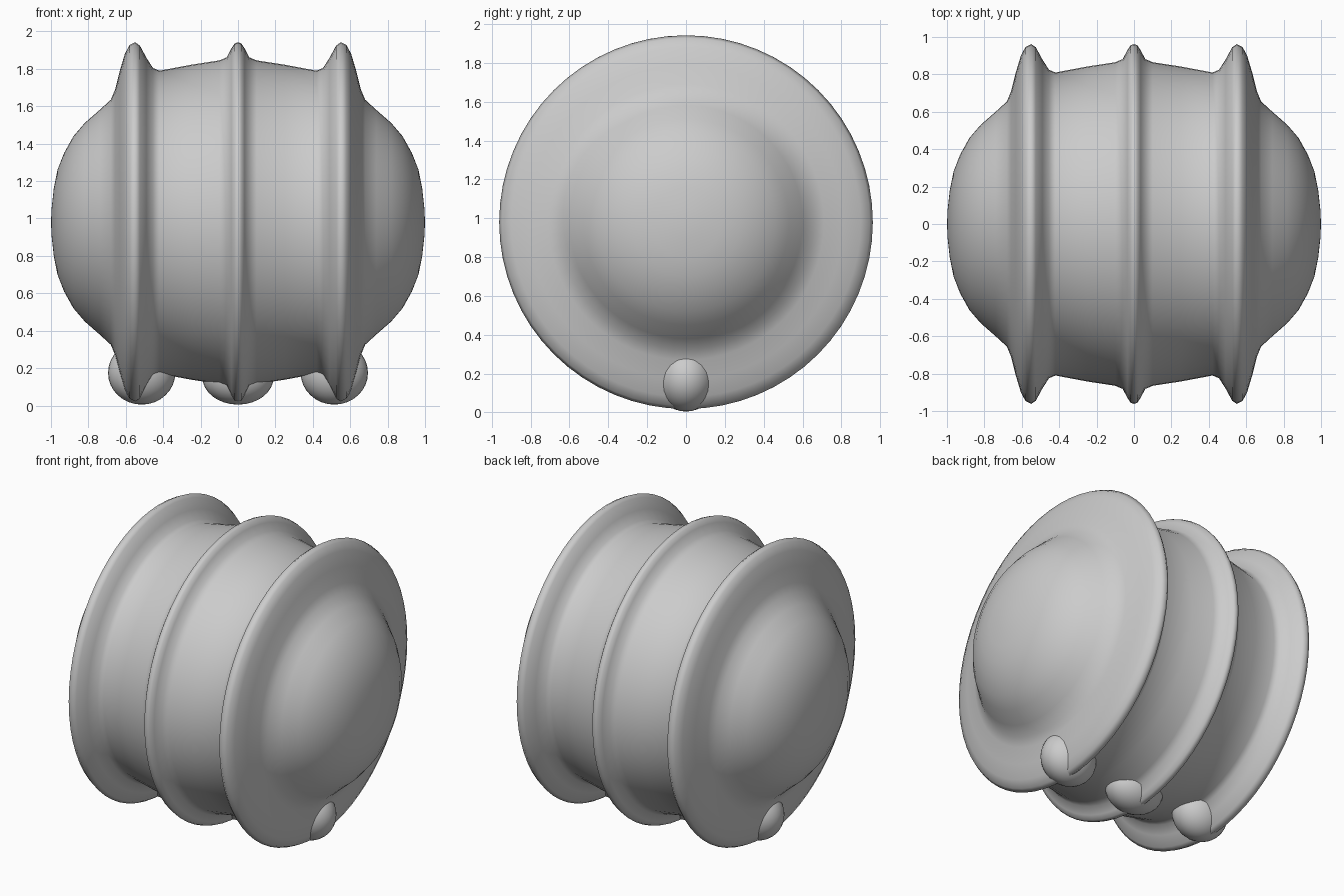
import bpy, bmesh, math

if "Cube" in bpy.data.objects:
    bpy.data.objects.remove(bpy.data.objects["Cube"])

CZ = 0.98  # height of the rotation axis

grey = bpy.data.materials.new("light_grey")
grey.diffuse_color = (0.6, 0.6, 0.6, 1)
grey.use_nodes = True
grey.node_tree.nodes["Principled BSDF"].inputs["Base Color"].default_value = grey.diffuse_color


def add_object(name, bm):
    bmesh.ops.recalc_face_normals(bm, faces=bm.faces)
    for f in bm.faces:
        f.smooth = True
    mesh = bpy.data.meshes.new(name)
    bm.to_mesh(mesh)
    bm.free()
    mesh.materials.append(grey)
    obj = bpy.data.objects.new(name, mesh)
    bpy.context.collection.objects.link(obj)
    return obj


# Drum: half profile (x, radius) from dome tip to central rib, mirrored and spun
half = [(1.0, 0), (0.996, 0.08), (0.985, 0.18), (0.965, 0.28), (0.93, 0.37),
        (0.88, 0.46), (0.82, 0.53), (0.74, 0.60), (0.68, 0.655), (0.657, 0.71),
        (0.632, 0.81), (0.605, 0.90), (0.58, 0.947), (0.55, 0.962),
        (0.525, 0.945), (0.49, 0.88), (0.455, 0.825), (0.42, 0.81),
        (0.25, 0.842), (0.10, 0.865), (0.06, 0.882), (0.035, 0.93),
        (0.018, 0.956), (0, 0.962)]
profile = half + [(-x, r) for x, r in reversed(half[:-1])]
bm = bmesh.new()
verts = [bm.verts.new((x, 0, CZ + r)) for x, r in profile]
edges = [bm.edges.new(p) for p in zip(verts, verts[1:])]
bmesh.ops.spin(bm, geom=verts + edges, cent=(0, 0, CZ), axis=(1, 0, 0),
               angle=math.tau, steps=64, use_merge=True)
bmesh.ops.remove_doubles(bm, verts=bm.verts, dist=0.0005)
add_object("ribbed_drum", bm)


# Rounded feet under each rib, flared where they meet the drum
def foot(name, x, width, height, top):
    bm = bmesh.new()
    bmesh.ops.create_uvsphere(bm, u_segments=32, v_segments=16, radius=1)
    for v in bm.verts:
        v.co = (x + v.co.x * width, v.co.y * 0.15, top + v.co.z * height)
    add_object(name, bm)


foot("middle_foot", 0, 0.19, 0.145, 0.15)
for side, name in ((-1, "left_foot"), (1, "right_foot")):
    foot(name, side * 0.515, 0.18, 0.17, 0.175)
